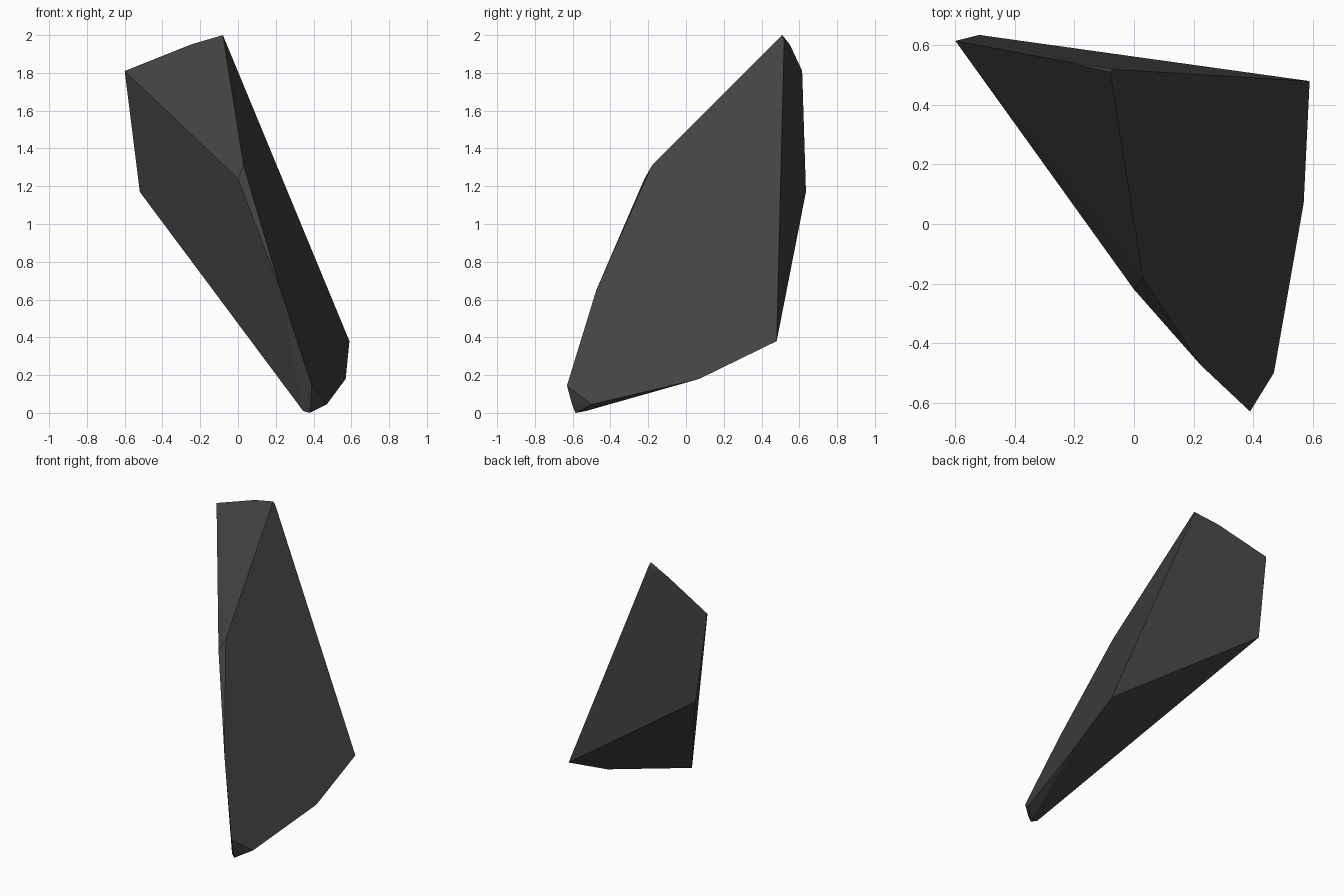
import bpy, bmesh, math

cube = bpy.data.objects.get("Cube")
if cube:
    bpy.data.objects.remove(cube, do_unlink=True)

# Dark stone
stone = bpy.data.materials.new("dark_stone")
stone.use_nodes = True
colour = (0.055, 0.055, 0.055, 1)
stone.diffuse_color = colour
stone.node_tree.nodes["Principled BSDF"].inputs["Base Color"].default_value = colour

# Corners of the faceted shard
crown = [(-0.08, 0.51, 2.0), (-0.07, 0.52, 1.975), (-0.25, 0.55, 1.95),
         (-0.6, 0.615, 1.81), (-0.52, 0.635, 1.17)]
front_ridge = [(0, -0.22, 1.24), (0.03, -0.18, 1.31), (0.225, -0.475, 0.65)]
lower_edge = [(0.39, -0.63, 0.145), (0.47, -0.5, 0.045),
              (0.57, 0.07, 0.18), (0.59, 0.48, 0.38)]
tip = [(0.38, -0.585, 0), (0.345, -0.56, 0.01),
       (0.385, -0.605, 0.05), (0.4, -0.53, 0.01)]

# Wrap the corners in a hull and merge the nearly flat facets
bm = bmesh.new()
for co in crown + front_ridge + lower_edge + tip:
    bm.verts.new(co)
hull = bmesh.ops.convex_hull(bm, input=bm.verts[:])
unused = [v for v in bm.verts if not v.link_faces]
bmesh.ops.delete(bm, geom=unused, context='VERTS')
bmesh.ops.dissolve_limit(bm, angle_limit=math.radians(4),
                         verts=bm.verts[:], edges=bm.edges[:])
bmesh.ops.recalc_face_normals(bm, faces=bm.faces[:])

mesh = bpy.data.meshes.new("rock_shard")
bm.to_mesh(mesh)
bm.free()
mesh.materials.append(stone)
shard = bpy.data.objects.new("rock_shard", mesh)
bpy.context.collection.objects.link(shard)
